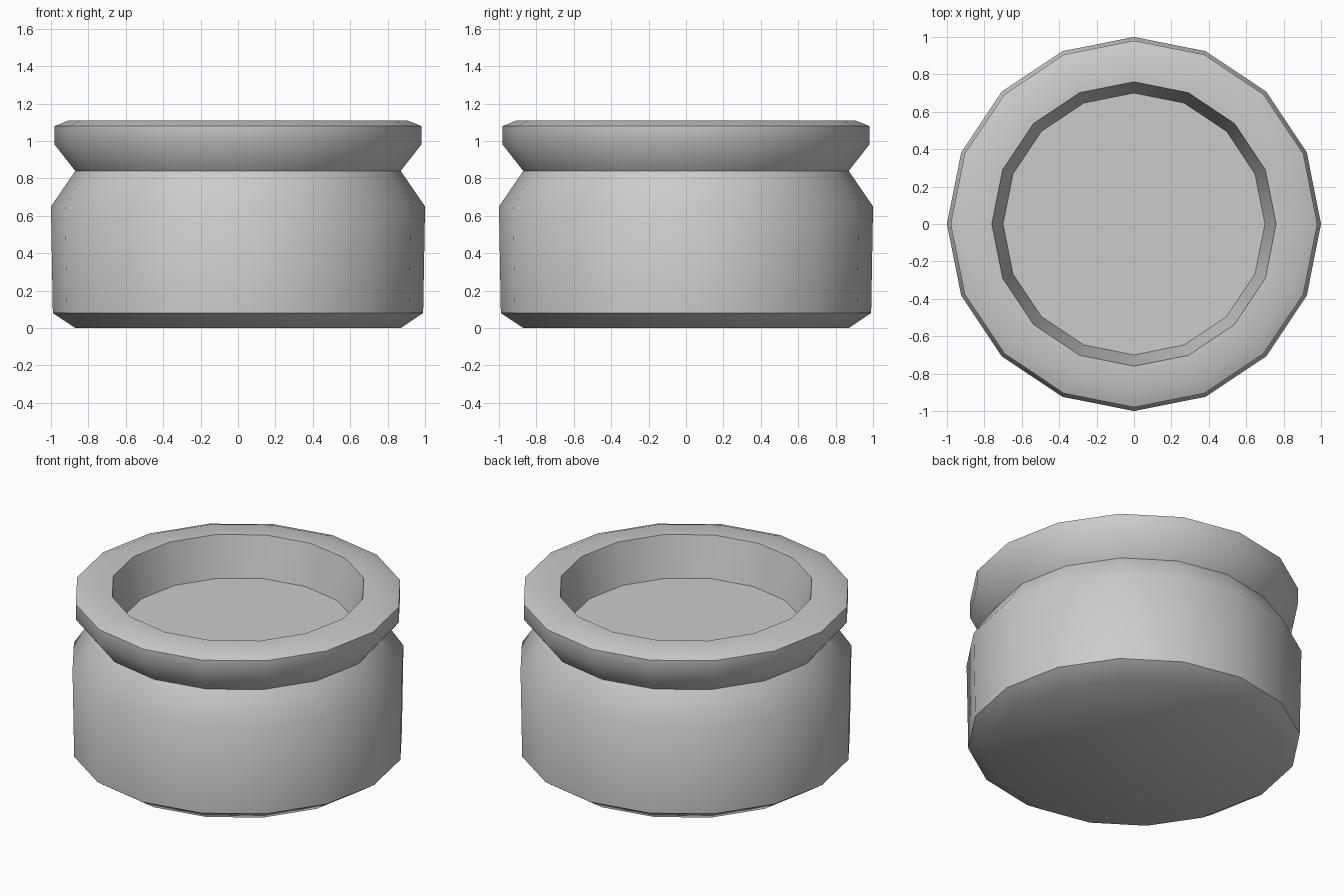
import bpy
import bmesh
import math

cube = bpy.data.objects.get("Cube")
if cube:
    bpy.data.objects.remove(cube, do_unlink=True)

SIDES = 16

# Plain grey surface
grey = bpy.data.materials.new("light grey")
grey.use_nodes = True
colour = (0.6, 0.6, 0.6, 1.0)
grey.diffuse_color = colour
grey.node_tree.nodes["Principled BSDF"].inputs["Base Color"].default_value = colour


def lathe(name, profile, material):
    """Spin a (radius, height) profile around z, capping both ends."""
    bm = bmesh.new()
    rings = []
    for radius, height in profile:
        angles = [math.tau * i / SIDES for i in range(SIDES)]
        rings.append([bm.verts.new((radius * math.cos(a), radius * math.sin(a), height))
                      for a in angles])
    for low, high in zip(rings, rings[1:]):
        for i in range(SIDES):
            j = (i + 1) % SIDES
            bm.faces.new((low[i], low[j], high[j], high[i]))
    bm.faces.new(reversed(rings[0]))
    bm.faces.new(rings[-1])
    mesh = bpy.data.meshes.new(name)
    bm.to_mesh(mesh)
    bm.free()
    mesh.materials.append(material)
    obj = bpy.data.objects.new(name, mesh)
    bpy.context.collection.objects.link(obj)
    return obj


# Round pot: chamfered foot, body, pinched neck, flared rim, shallow recess
pot = lathe("pot", [
    (0.87, 0.0), (0.99, 0.08), (1.0, 0.65),
    (0.87, 0.84),
    (0.98, 0.98), (0.98, 1.08), (0.905, 1.11),
    (0.76, 1.11), (0.70, 0.85),
], grey)

# Smooth around the sides, crisp at the foot, neck and rim
bpy.ops.object.select_all(action="DESELECT")
pot.select_set(True)
bpy.context.view_layer.objects.active = pot
bpy.ops.object.shade_smooth_by_angle(angle=math.radians(45))
